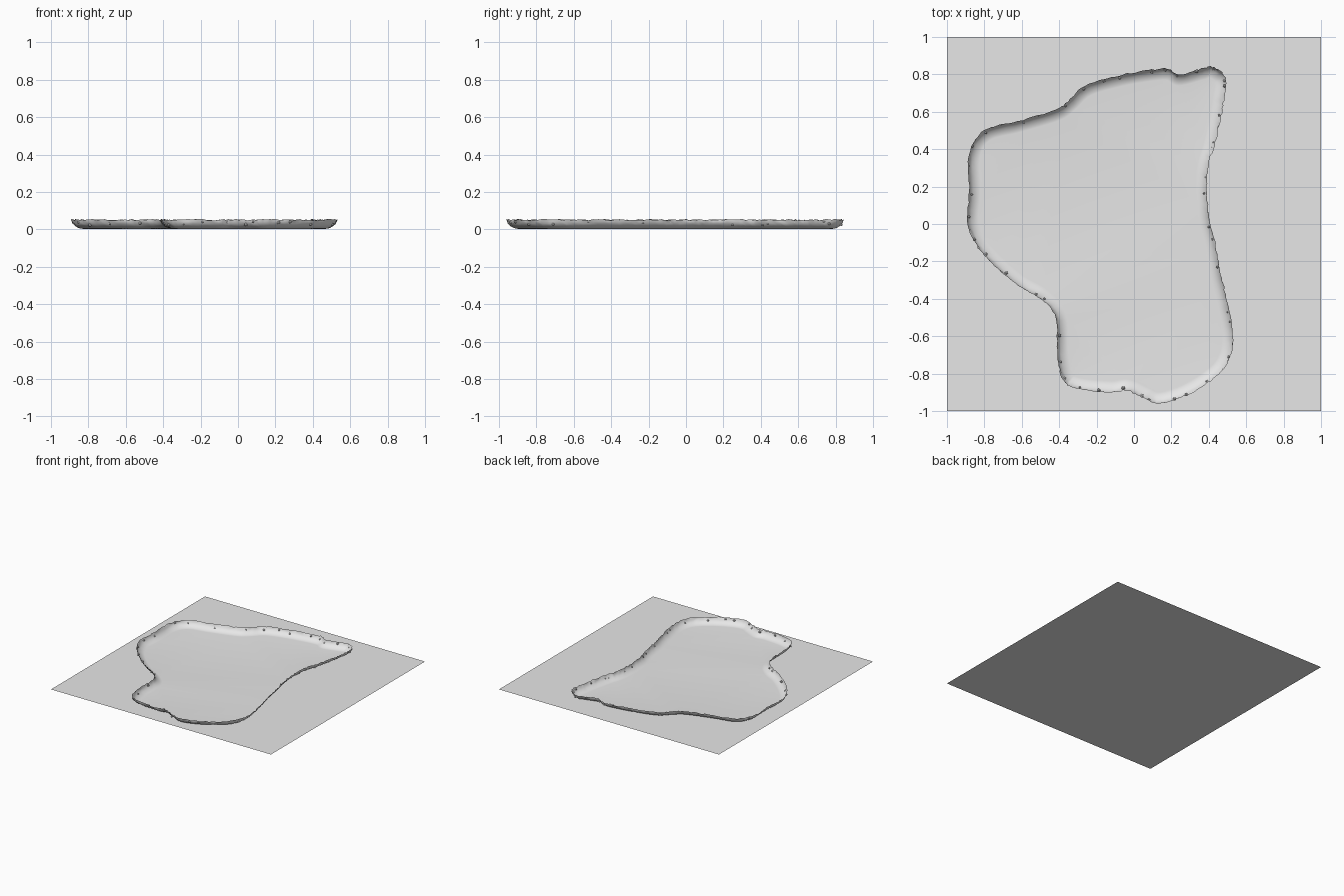
import bpy, bmesh, math, random
from mathutils import Vector

cube = bpy.data.objects.get("Cube")
if cube:
    bpy.data.objects.remove(cube, do_unlink=True)

random.seed(4)

# One plain stone grey for everything
grey = bpy.data.materials.new("plain grey")
grey.use_nodes = True
colour = (0.8, 0.8, 0.8, 1)
grey.diffuse_color = colour
grey.node_tree.nodes["Principled BSDF"].inputs["Base Color"].default_value = colour


def finish(bm, name, smooth=False):
    """Turn a bmesh into a named, coloured object."""
    mesh = bpy.data.meshes.new(name)
    bm.to_mesh(mesh)
    bm.free()
    mesh.materials.append(grey)
    for face in mesh.polygons:
        face.use_smooth = smooth
    obj = bpy.data.objects.new(name, mesh)
    bpy.context.collection.objects.link(obj)
    return obj


def closed_spline(points, steps):
    """Closed Catmull-Rom curve through the points."""
    result = []
    count = len(points)
    for i in range(count):
        a, b, c, d = (points[(i + k) % count] for k in (-1, 0, 1, 2))
        for s in range(steps):
            t = s / steps
            result.append(0.5 * (2 * b + (c - a) * t
                                 + (2 * a - 5 * b + 4 * c - d) * t ** 2
                                 + (3 * b - a - 3 * c + d) * t ** 3))
    return result


def inward_normals(loop):
    """Inward direction at each point of a clockwise loop, averaged over neighbours."""
    count = len(loop)
    normals = []
    for i in range(count):
        along = (loop[(i + 6) % count] - loop[i - 6]).normalized()
        normals.append(Vector((along.y, -along.x)))
    return normals


# Ground sheet
bm = bmesh.new()
bmesh.ops.create_grid(bm, x_segments=1, y_segments=1, size=1)
finish(bm, "ground_sheet")

# Shoreline of the basin, clockwise from the back
shore = [Vector(p) for p in (
    (.06, .82), (.18, .83), (.24, .8), (.36, .83), (.42, .84), (.49, .78),
    (.48, .66), (.46, .55), (.43, .42), (.4, .32), (.39, .2), (.4, .05),
    (.43, -.08), (.46, -.25), (.5, -.42), (.53, -.62), (.49, -.76),
    (.38, -.86), (.25, -.93), (.13, -.96), (.05, -.93), (-.04, -.89),
    (-.12, -.9), (-.31, -.88), (-.38, -.83), (-.41, -.7), (-.42, -.5),
    (-.5, -.4), (-.62, -.33), (-.76, -.21), (-.85, -.1), (-.89, .02),
    (-.88, .18), (-.88, .38), (-.8, .5), (-.62, .55), (-.42, .61),
    (-.35, .66), (-.26, .74), (-.1, .79))]
outline = closed_spline(shore, 8)
normals = inward_normals(outline)
total = len(outline)

# Basin: ragged rim, steep flared bank, rounded foot and flat floor
# Each profile step is (inset, height, sideways roughness, height roughness)
profile = ((0, .051, .004, .004), (.003, .042, .003, .002),
           (.008, .03, .002, .002), (.02, .018, .001, .001),
           (.035, .009, 0, 0), (.05, .004, 0, 0), (.06, .003, 0, 0))
bm = bmesh.new()
rings = []
for inset, height, rough, lift in profile:
    ring = []
    for point, normal in zip(outline, normals):
        p = point + normal * (inset + random.uniform(-rough, rough))
        ring.append(bm.verts.new((p.x, p.y, height + random.uniform(-lift, lift))))
    rings.append(ring)
for outer, inner in zip(rings, rings[1:]):
    for i in range(total):
        j = (i + 1) % total
        bm.faces.new((inner[i], inner[j], outer[j], outer[i]))
floor = bm.faces.new(rings[-1][::-1])
bmesh.ops.triangulate(bm, faces=[floor])
finish(bm, "basin", smooth=True)

# Pebbles stuck in the bank
bm = bmesh.new()
for k in range(44):
    i = int((k + random.uniform(0, 0.8)) * total / 44) % total
    p = outline[i] + normals[i] * random.uniform(.004, .016)
    stone = bmesh.ops.create_icosphere(bm, subdivisions=1,
                                       radius=random.uniform(.005, .011))
    bmesh.ops.translate(bm, verts=stone["verts"],
                        vec=(p.x, p.y, random.uniform(.022, .042)))
finish(bm, "bank_pebbles")
